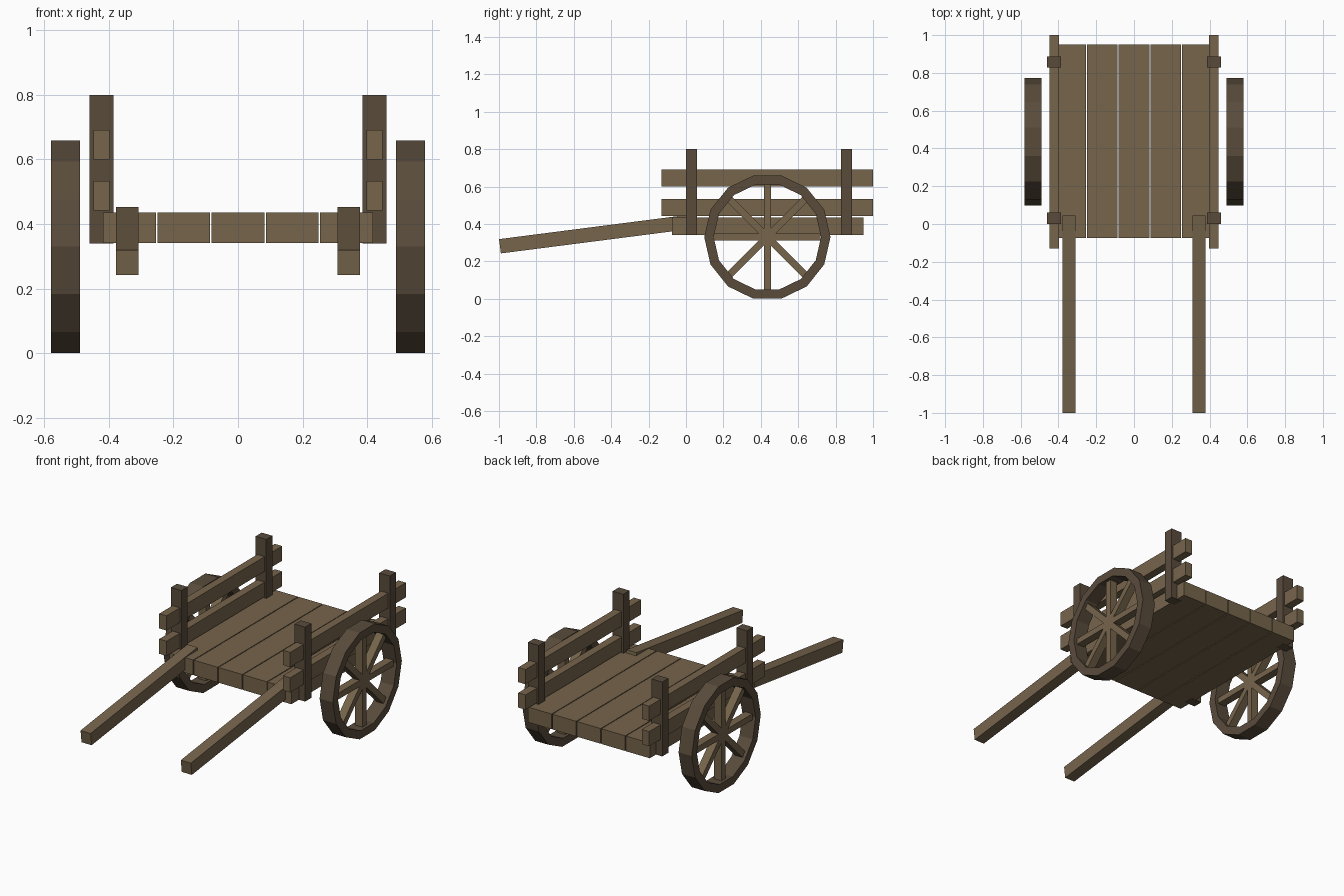
import bpy, bmesh, math
from mathutils import Matrix

cube = bpy.data.objects.get("Cube")
if cube:
    bpy.data.objects.remove(cube, do_unlink=True)


def material(name, rgb):
    mat = bpy.data.materials.new(name)
    mat.use_nodes = True
    mat.diffuse_color = (*rgb, 1)
    mat.node_tree.nodes["Principled BSDF"].inputs["Base Color"].default_value = (*rgb, 1)
    return mat


LIGHT = material("light wood", (0.18, 0.128, 0.071))
DARK = material("dark wood", (0.1, 0.071, 0.044))


def make(name, bm, mat):
    mesh = bpy.data.meshes.new(name)
    bmesh.ops.recalc_face_normals(bm, faces=bm.faces)
    bm.to_mesh(mesh)
    bm.free()
    mesh.materials.append(mat)
    obj = bpy.data.objects.new(name, mesh)
    bpy.context.scene.collection.objects.link(obj)
    return obj


def add_box(bm, centre, size, tilt=0):
    """Box tilted about the x axis."""
    bmesh.ops.create_cube(bm, size=1, matrix=Matrix.Translation(centre)
                          @ Matrix.Rotation(tilt, 4, 'X') @ Matrix.Diagonal((*size, 1)))


def box(name, mat, centre, size, tilt=0):
    bm = bmesh.new()
    add_box(bm, centre, size, tilt)
    return make(name, bm, mat)


# Deck planks
for i in range(5):
    box(f"deck_plank_{i + 1}", LIGHT, ((i - 2) * 0.168, 0.4375, 0.388), (0.163, 1.025, 0.094))

WHEEL_Y, WHEEL_Z, SIDES = 0.435, 0.33, 14
OUTER, INNER, RIM_WIDTH = 0.3375, 0.287, 0.09


def wheel_rim(name, x):
    # Square-section ring with flat segments
    bm = bmesh.new()
    rings = []
    for k in range(SIDES):
        a = 2 * math.pi * k / SIDES
        rings.append([bm.verts.new((x + dx, WHEEL_Y + r * math.cos(a), WHEEL_Z + r * math.sin(a)))
                      for r, dx in ((OUTER, -RIM_WIDTH / 2), (OUTER, RIM_WIDTH / 2),
                                    (INNER, RIM_WIDTH / 2), (INNER, -RIM_WIDTH / 2))])
    for k in range(SIDES):
        a, b = rings[k], rings[(k + 1) % SIDES]
        for j in range(4):
            n = (j + 1) % 4
            bm.faces.new((a[j], a[n], b[n], b[j]))
    make(name, bm, DARK)


for side, s in (("left", 1), ("right", -1)):
    # Wheel rim and spokes
    wheel_rim(f"{side}_wheel_rim", s * 0.535)
    bm = bmesh.new()
    for k in range(4):
        add_box(bm, (s * 0.535, WHEEL_Y, WHEEL_Z), (0.05, 0.57, 0.038), k * math.pi / 4)
    make(f"{side}_wheel_spokes", bm, LIGHT)

    # Side rails and posts
    for level, z in (("lower", 0.488), ("upper", 0.645)):
        box(f"{side}_{level}_rail", LIGHT, (s * 0.423, 0.435, z), (0.05, 1.13, 0.091))
    for end, y in (("front", 0.03), ("back", 0.858)):
        box(f"{side}_{end}_post", DARK, (s * 0.423, y, 0.57), (0.073, 0.06, 0.46))

    # Pulling shaft
    box(f"{side}_shaft", LIGHT, (s * 0.343, -0.473, 0.348), (0.069, 1.052, 0.077),
        math.atan2(0.135, 1.05))
